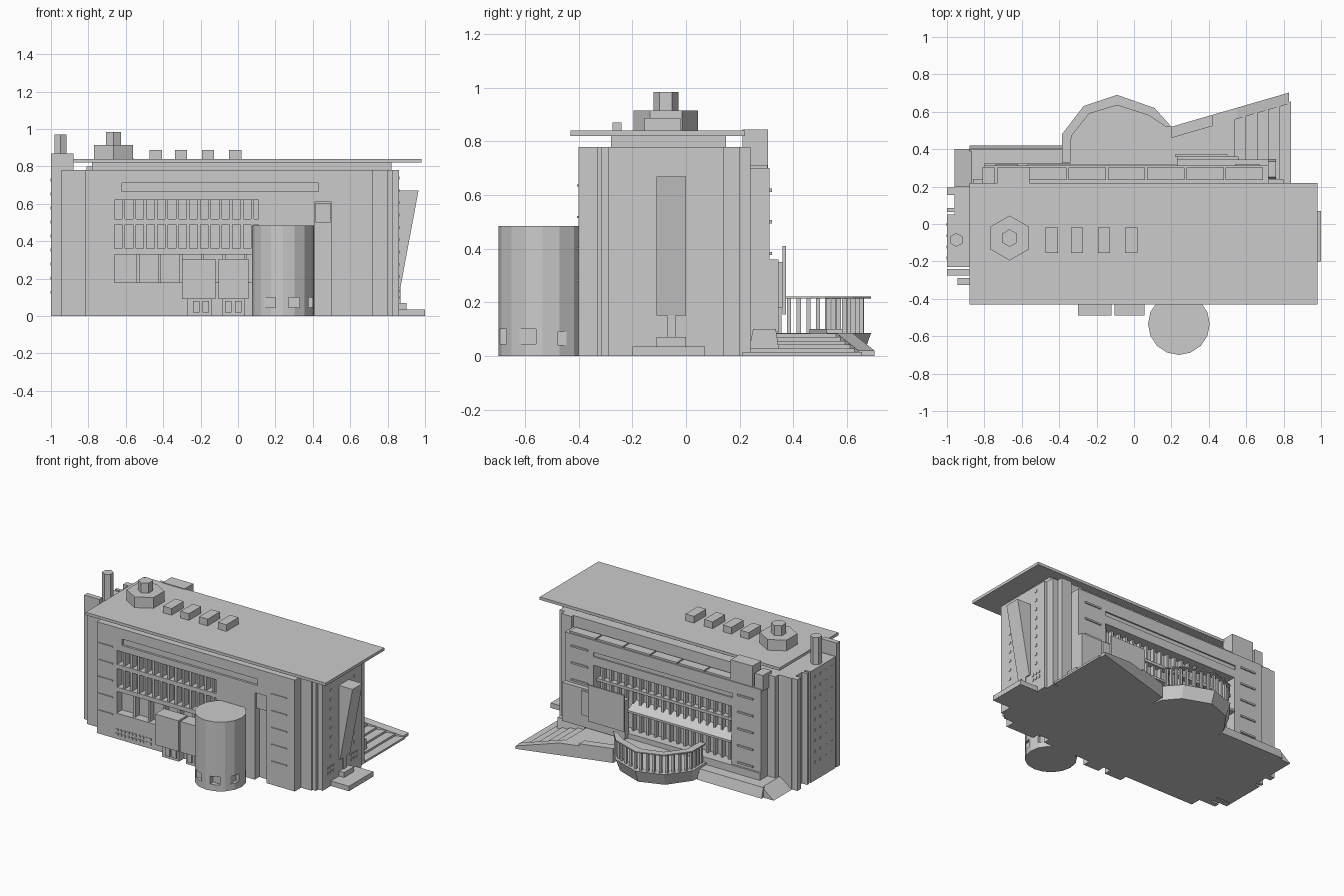
import bpy, bmesh, math
from mathutils import Vector


def finish(name, bm):
    bmesh.ops.recalc_face_normals(bm, faces=bm.faces)
    me = bpy.data.meshes.new(name)
    bm.to_mesh(me)
    bm.free()
    ob = bpy.data.objects.new(name, me)
    bpy.context.collection.objects.link(ob)
    return ob


def boxes(name, items):
    """Each item is (x0, x1, y0, y1, z0, z1)."""
    bm = bmesh.new()
    for x0, x1, y0, y1, z0, z1 in items:
        vs = bmesh.ops.create_cube(bm, size=1)["verts"]
        for v in vs:
            v.co = ((x0 + x1) / 2 + v.co.x * (x1 - x0),
                    (y0 + y1) / 2 + v.co.y * (y1 - y0),
                    (z0 + z1) / 2 + v.co.z * (z1 - z0))
    return finish(name, bm)


def prism(name, pts, lo, hi, axis="z"):
    """Extrude a 2D outline along an axis (z: xy, y: xz, x: yz)."""
    def place(p, t):
        return {"z": (p[0], p[1], t), "y": (p[0], t, p[1]), "x": (t, p[0], p[1])}[axis]
    bm = bmesh.new()
    a = [bm.verts.new(place(p, lo)) for p in pts]
    b = [bm.verts.new(place(p, hi)) for p in pts]
    bm.faces.new(a)
    bm.faces.new(b)
    n = len(pts)
    for i in range(n):
        bm.faces.new((a[i], a[(i + 1) % n], b[(i + 1) % n], b[i]))
    return finish(name, bm)


def ngon(cx, cy, r, n, start=0.0):
    return [(cx + r * math.cos(start + 2 * math.pi * i / n),
             cy + r * math.sin(start + 2 * math.pi * i / n)) for i in range(n)]


def cut(ob, items):
    c = boxes(ob.name + "_cutter", items)
    c.hide_render = True
    c.hide_viewport = True
    m = ob.modifiers.new("recess", "BOOLEAN")
    m.operation, m.solver, m.object = "DIFFERENCE", "EXACT", c


def smooth(ob):
    bpy.ops.object.select_all(action="DESELECT")
    ob.select_set(True)
    bpy.context.view_layer.objects.active = ob
    bpy.ops.object.shade_smooth_by_angle(angle=math.radians(30))


# Main hall with stepped corners
half = [(0.72, -0.40), (0.72, -0.33), (0.80, -0.33), (0.80, -0.315), (0.825, -0.315),
        (0.825, -0.29), (0.86, -0.29), (0.86, 0.14), (0.84, 0.14), (0.84, 0.20),
        (0.80, 0.20), (0.80, 0.22)]
left = [(-0.80, 0.22), (-0.88, 0.20), (-0.88, -0.29), (-0.945, -0.29), (-0.945, -0.325),
        (-0.815, -0.325), (-0.815, -0.40)]
hall = prism("main_hall", half + left, 0, 0.78)
cut(hall, [(-0.66, 0.11, -0.5, -0.34, 0.18, 0.62),
           (-0.62, 0.43, -0.5, -0.385, 0.665, 0.71),
           (0.41, 0.50, -0.5, -0.35, 0.0, 0.61)])
boxes("upper_band", [(-0.78, 0.82, -0.28, 0.15, 0.78, 0.82)])
boxes("roof_slab", [(-0.88, 0.98, -0.43, 0.22, 0.82, 0.84)])

# Front window bars: two dense rows, one wide row
bars = [(-0.66, 0.11, -0.395, -0.34, z, z + 0.03) for z in (0.49, 0.33)]
for i in range(14):
    x = -0.612 + i * 0.0575
    for z0, z1 in ((0.36, 0.49), (0.52, 0.62)):
        bars.append((x - 0.008, x + 0.008, -0.39, -0.34, z0, z1))
for i in range(7):
    x = -0.535 + i * 0.115
    bars.append((x - 0.008, x + 0.008, -0.385, -0.34, 0.18, 0.33))
boxes("front_window_bars", bars)
boxes("front_slot_window", [(0.415, 0.495, -0.39, -0.35, 0.5, 0.605)])
boxes("front_vents", [(-0.665 + i * 0.0285, -0.648 + i * 0.0285, -0.405, -0.39, z, z + 0.016)
                      for i in range(10) for z in (0.027, 0.057)])

# Thin ledges on the ends of front and back facades
ledges = []
for i in range(5):
    z = 0.16 + i * 0.118
    for x0, x1 in ((-0.80, -0.69), (0.54, 0.66)):
        ledges.append((x0, x1, -0.407, -0.39, z, z + 0.008))
    for x0, x1 in ((-0.74, -0.62), (0.54, 0.67)):
        ledges.append((x0, x1, 0.30, 0.32, z - 0.02, z - 0.008))
boxes("facade_ledges", ledges)

# Front projecting boxes on smaller plinths
boxes("front_bays", [(-0.30, -0.12, -0.49, -0.39, 0.09, 0.305),
                     (-0.105, 0.055, -0.49, -0.39, 0.09, 0.305)])
boxes("front_bay_bases", [(-0.27, -0.14, -0.455, -0.39, 0, 0.09),
                          (-0.085, 0.035, -0.455, -0.39, 0, 0.09)])
boxes("front_bay_windows", [(x, x + 0.035, -0.465, -0.45, 0.02, 0.08)
                            for x in (-0.24, -0.19, -0.07, -0.015)])

# Round front tower with low windows
tower = prism("round_tower", ngon(0.24, -0.535, 0.165, 16), 0, 0.485)
cut(tower, [(0.14, 0.20, -0.75, -0.66, 0.045, 0.10), (0.27, 0.33, -0.75, -0.66, 0.045, 0.10),
            (0.375, 0.45, -0.62, -0.56, 0.045, 0.10), (0.375, 0.45, -0.48, -0.43, 0.04, 0.09)])

# Right end: slanted panel, pedestal and window dots
prism("slanted_panel", [(0.85, 0.15), (0.868, 0.15), (0.965, 0.67), (0.85, 0.67)],
      -0.11, 0.0, "y")
boxes("right_pedestal", [(0.84, 1.0, -0.20, 0.07, 0, 0.035), (0.84, 0.90, -0.11, 0.0, 0.035, 0.07),
                         (0.84, 0.868, -0.07, -0.04, 0.07, 0.15)])
dots = [(y, 0.21 + i * 0.066) for y in (-0.20, 0.06) for i in range(9)]
dots += [(c + d, z) for c in (-0.20, 0.06) for d in (-0.03, 0, 0.03) for z in (0.10, 0.135)]
boxes("right_window_dots", [(0.85, 0.864, y - 0.008, y + 0.008, z - 0.008, z + 0.008)
                            for y, z in dots])

# Left end: service tower, fins, chimney and window dots
boxes("left_tower", [(-1.0, -0.87, -0.23, 0.05, 0, 0.78), (-0.96, -0.87, 0.05, 0.20, 0, 0.78),
                     (-1.0, -0.95, 0.155, 0.195, 0, 0.78), (-1.0, -0.95, 0.065, 0.085, 0, 0.78)])
boxes("left_fin", [(-1.0, -0.88, -0.275, -0.24, 0, 0.87)])
boxes("left_window_dots", [(-1.003, -0.99, -0.19 + i * 0.06, -0.175 + i * 0.06,
                            0.12 + k * 0.075, 0.135 + k * 0.075)
                           for i in range(4) for k in range(9)])
smooth(prism("chimney", ngon(-0.95, -0.085, 0.037, 6, math.pi / 6), 0.78, 0.97))

# Rooftop units
prism("roof_hexagon", ngon(-0.665, -0.075, 0.12, 6, math.pi / 2), 0.84, 0.915)
prism("roof_vent", ngon(-0.665, -0.075, 0.047, 6, math.pi / 2), 0.915, 0.985)
boxes("skylights", [(x - 0.033, x + 0.033, -0.155, -0.02, 0.84, 0.887)
                    for x in (-0.44, -0.305, -0.16, -0.015)])

# Back facade with deep window recess
back = boxes("back_facade", [(-0.80, 0.72, 0.21, 0.312, 0, 0.70)])
cut(back, [(-0.57, 0.50, 0.235, 0.4, 0.12, 0.525), (-0.58, 0.50, 0.302, 0.4, 0.585, 0.615)])
boxes("back_parapet", [(-0.56 + i * 0.21, -0.36 + i * 0.21, 0.235, 0.303, 0.70, 0.712)
                       for i in range(6)])
boxes("back_roof_boxes", [(-0.73, -0.56, 0.21, 0.305, 0.69, 0.845),
                          (-0.81, -0.745, 0.21, 0.305, 0.69, 0.80)])
boxes("back_corner_column", [(0.72, 0.80, 0.20, 0.24, 0, 0.78), (-0.86, -0.80, 0.20, 0.24, 0, 0.78)])
bars = [(-0.57, 0.50, 0.23, 0.275, 0.40, 0.42)]
bars += [(-0.52 + i * 0.0575 - 0.007, -0.52 + i * 0.0575 + 0.007, 0.23, 0.265, 0.12, 0.525)
         for i in range(18)]
boxes("back_window_bars", bars)
prism("back_canopy", [(0.23, 0.33), (0.32, 0.285), (0.32, 0.27), (0.23, 0.27)], -0.57, 0.23, "x")
boxes("back_entrance", [(0.23, 0.72, 0.30, 0.345, 0.09, 0.36), (0.23, 0.56, 0.34, 0.36, 0.18, 0.35),
                        (0.22, 0.50, 0.36, 0.372, 0.155, 0.41)])

# Left terrace with sloped edges
prism("terrace", [(-0.96, 0), (-0.87, 0.07), (-0.38, 0.07), (-0.38, 0)], 0.2, 0.40, "y")
prism("terrace_edge", [(0.39, 0), (0.42, 0), (0.40, 0.07), (0.39, 0.07)], -0.88, -0.38, "x")
boxes("terrace_wall", [(-0.80, -0.34, 0.30, 0.325, 0, 0.12)])

# Curved balcony: base, floor rail and posts
outer = [(-0.385, 0.33), (-0.385, 0.48), (-0.27, 0.63), (-0.09, 0.69), (0.11, 0.62), (0.20, 0.52)]
inner = [(-0.34, 0.33), (-0.335, 0.47), (-0.24, 0.59), (-0.09, 0.635), (0.08, 0.58), (0.17, 0.52)]
base = prism("balcony_base", outer + [(0.24, 0.21), (-0.385, 0.21)], 0, 0.085)
for v in base.data.vertices:
    if v.co.z < 0.01 and v.co.y > 0.45:
        v.co.x = -0.09 + (v.co.x + 0.09) * 0.94
        v.co.y -= 0.03
prism("balcony_rail", outer + inner[::-1], 0.214, 0.222)
posts = []
for i in range(len(outer) - 1):
    a = (Vector(outer[i]) + Vector(inner[i])) / 2
    b = (Vector(outer[i + 1]) + Vector(inner[i + 1])) / 2
    for k in range(4):
        p = a.lerp(b, (k + 0.5) / 4)
        posts.append((p.x - 0.008, p.x + 0.008, p.y - 0.008, p.y + 0.008, 0.08, 0.216))
boxes("balcony_posts", posts)


# Side stairs stepping down to the right, bounded by a slanting wall
def slant(x):
    return 0.51 + (x - 0.2) * 0.29


for i in range(6):
    x1 = 0.84 - i * 0.06
    prism(f"stair_{i + 1}", [(0.2, 0.21), (x1, 0.21), (x1, slant(x1) - 0.04), (0.2, 0.48)],
          0, 0.014 * (i + 1))
wall = prism("stair_wall", [(0.2, 0), (0.83, 0), (0.83, 0.02), (0.55, 0.085),
                            (0.42, 0.085), (0.42, 0.10), (0.2, 0.10)], -0.05, 0.01, "y")
for v in wall.data.vertices:
    v.co.y += slant(v.co.x)
prism("stair_pedestal", [(0.23, 0), (0.35, 0), (0.335, 0.10), (0.25, 0.10)], 0.55, 0.76, "x")
